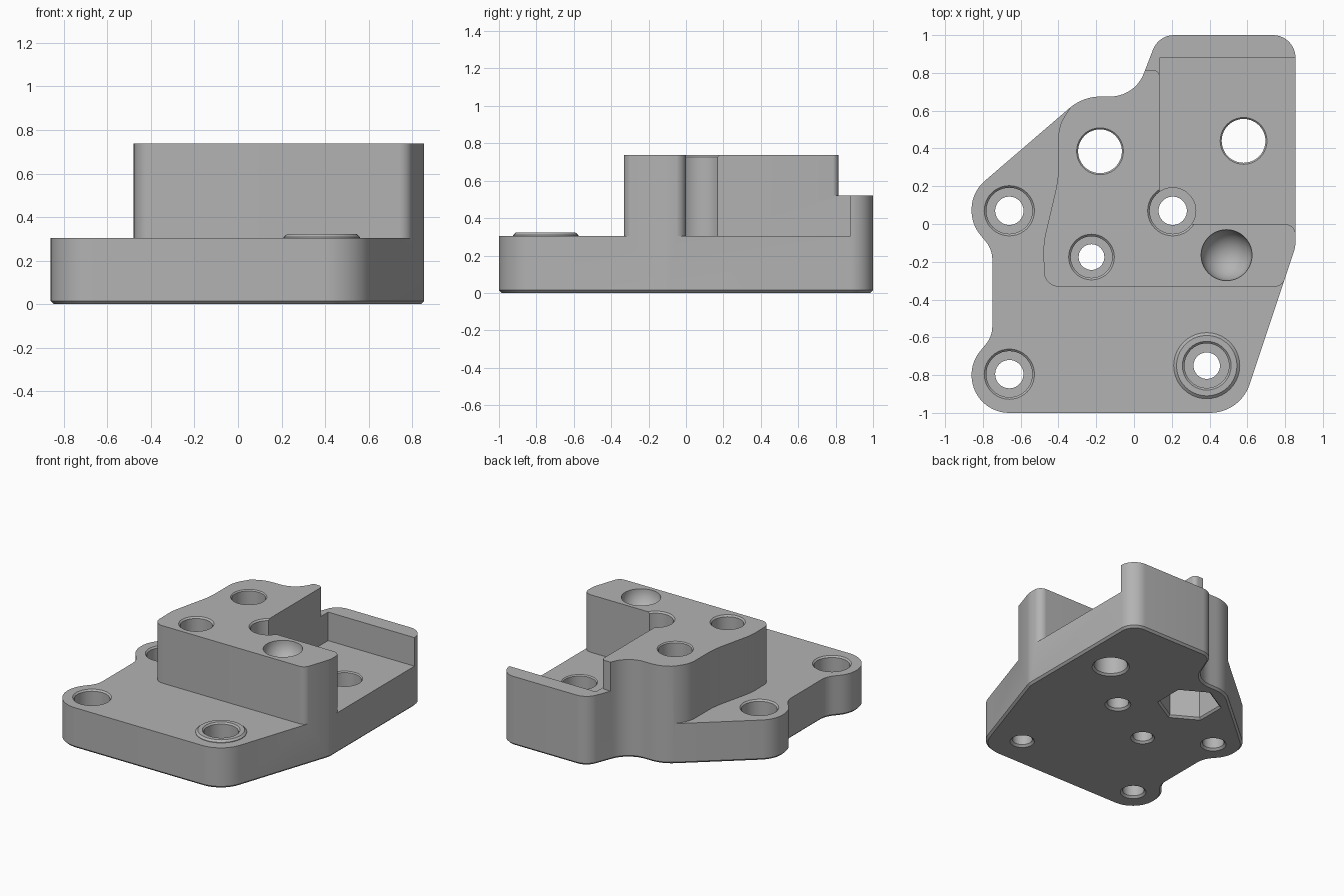
import bpy
import bmesh
from math import pi, sin, cos, tan
from mathutils import Vector

cube = bpy.data.objects.get("Cube")
if cube:
    bpy.data.objects.remove(cube, do_unlink=True)

FLOOR, LIP, TOP = 0.305, 0.52, 0.738

grey = bpy.data.materials.new("plain grey")
grey.use_nodes = True
grey.diffuse_color = (0.45, 0.45, 0.45, 1)
grey.node_tree.nodes["Principled BSDF"].inputs["Base Color"].default_value = (0.45, 0.45, 0.45, 1)


def rounded(corners):
    """Outline from (x, y, radius) corners, each rounded by an arc."""
    out = []
    for i, (x, y, r) in enumerate(corners):
        p = Vector((x, y))
        if not r:
            out.append(p)
            continue
        a = (Vector(corners[i - 1][:2]) - p).normalized()
        b = (Vector(corners[(i + 1) % len(corners)][:2]) - p).normalized()
        half = a.angle(b) / 2
        centre = p + (a + b).normalized() * r / sin(half)
        start = p + a * r / tan(half) - centre
        sweep = start.angle_signed(p + b * r / tan(half) - centre)
        steps = max(3, round(abs(sweep) / 0.12))
        for k in range(steps + 1):
            t = -sweep * k / steps
            out.append(centre + Vector((start.x * cos(t) - start.y * sin(t),
                                        start.x * sin(t) + start.y * cos(t))))
    return out


def finish(bm, name):
    bmesh.ops.recalc_face_normals(bm, faces=bm.faces)
    mesh = bpy.data.meshes.new(name)
    bm.to_mesh(mesh)
    bm.free()
    mesh.materials.append(grey)
    obj = bpy.data.objects.new(name, mesh)
    bpy.context.collection.objects.link(obj)
    return obj


def prism(name, corners, z0, z1, chamfer=0):
    bm = bmesh.new()
    base = bm.faces.new([bm.verts.new((p.x, p.y, z0)) for p in rounded(corners)])
    top = bmesh.ops.extrude_face_region(bm, geom=[base], use_keep_orig=True)["geom"]
    bmesh.ops.translate(bm, vec=(0, 0, z1 - z0),
                        verts=[v for v in top if isinstance(v, bmesh.types.BMVert)])
    bmesh.ops.recalc_face_normals(bm, faces=bm.faces)
    if chamfer:
        rim = [e for e in bm.edges if all(v.co.z == bm.verts[:][0].co.z for v in e.verts)]
        bmesh.ops.bevel(bm, geom=rim, offset=chamfer, segments=1, affect='EDGES')
    return finish(bm, name)


def lathe(name, x, y, profile, sides=40, turn=0):
    """Solid of revolution from (radius, z) points."""
    bm = bmesh.new()
    rings = [[bm.verts.new((x + r * cos(turn + 2 * pi * k / sides),
                            y + r * sin(turn + 2 * pi * k / sides), z))
              for k in range(sides)] for r, z in profile]
    for low, high in zip(rings, rings[1:]):
        for k in range(sides):
            n = (k + 1) % sides
            bm.faces.new((low[k], low[n], high[n], high[k]))
    bm.faces.new(rings[0])
    bm.faces.new(rings[-1])
    return finish(bm, name)


def combine(body, tool, operation='DIFFERENCE'):
    tool.hide_render = True
    mod = body.modifiers.new(tool.name, 'BOOLEAN')
    mod.operation, mod.solver, mod.object = operation, 'EXACT', tool
    bpy.context.view_layer.objects.active = body
    bpy.ops.object.modifier_apply(modifier=mod.name)
    bpy.data.objects.remove(tool, do_unlink=True)


# Full-height body with the plate outline
body = prism("mounting_bracket", [
    (-0.86, -1, 0.199), (0.562, -1, 0.22), (0.855, -0.12, 0.15), (0.855, 1, 0.12),
    (0.13, 1, 0.12), (0.005, 0.675, 0.19), (-0.27, 0.675, 0.25), (-0.86, 0.168, 0.199),
    (-0.86, -0.003, 0.199), (-0.75, -0.134, 0.15), (-0.75, -0.596, 0.15),
    (-0.86, -0.727, 0.199)], 0, TOP, 0.015)

# Step around the front and left of the raised block
combine(body, prism("step_cutter", [
    (-0.3, 0.7, 0), (-0.335, 0.62, 0), (-0.4, 0.52, 0.2), (-0.4, 0.24, 0.6),
    (-0.48, -0.1, 0.4), (-0.475, -0.332, 0.08), (0.785, -0.332, 0.06), (0.9, 0, 0),
    (1.5, 0, 0), (1.5, -1.5, 0), (-1.5, -1.5, 0), (-1.5, 0.9, 0)], FLOOR, 1))

# Open pocket at the back right
combine(body, prism("pocket_cutter", [
    (0.135, 0, 0), (0.8555, 0, 0.06), (0.857, -0.1, 0), (1.5, -0.1, 0),
    (1.5, 0.88, 0), (0.135, 0.88, 0)], FLOOR, 1.1))

# Lower the back wall to a lip
combine(body, prism("lip_cutter", [
    (0, 1.2, 0), (0, 0.815, 0), (0.136, 0.815, 0.035), (0.136, 0.7, 0),
    (1.5, 0.7, 0), (1.5, 1.2, 0)], LIP, 1.2))

# Raised ring round the front right screw hole
combine(body, lathe("screw_boss", 0.385, -0.75,
                    [(0.175, 0.25), (0.175, FLOOR + 0.004), (0.16, 0.322)]), 'UNION')

# Counterbored screw holes: position, hole radius, head radius, top height
for x, y, r, head, top in [(-0.66, 0.07, 0.075, 0.122, FLOOR),
                           (-0.66, -0.795, 0.075, 0.122, FLOOR),
                           (0.385, -0.75, 0.07, 0.118, 0.322),
                           (-0.225, -0.175, 0.068, 0.11, TOP),
                           (0.205, 0.07, 0.075, 0.122, TOP)]:
    combine(body, lathe("screw_cutter", x, y, [
        (r + 0.025, -0.01), (r, 0.015), (r, 0.15), (head, 0.15),
        (head, top - 0.011), (head + 0.013, top + 0.002), (head + 0.013, 1)]))

# Large plain through holes
for x, y, top in [(-0.18, 0.385, TOP), (0.58, 0.44, FLOOR)]:
    combine(body, lathe("rod_cutter", x, y, [
        (0.14, -0.01), (0.116, 0.014), (0.116, top - 0.008), (0.126, top + 0.002), (0.126, 1)]))

# Hexagonal nut pocket underneath
combine(body, lathe("nut_cutter", -0.18, 0.385,
                    [(0.235, -0.01), (0.21, 0.015), (0.21, 0.3)], 6, pi / 6))

# Round-bottomed socket in the block
dome = [(0.135 * sin(a), TOP - 0.135 * cos(a)) for a in [0.03 + (pi / 2 - 0.03) * k / 12 for k in range(13)]]
combine(body, lathe("socket_cutter", 0.49, -0.165, dome + [(0.135, 1)]))

bpy.ops.object.select_all(action='DESELECT')
body.select_set(True)
bpy.context.view_layer.objects.active = body
bpy.ops.object.shade_smooth_by_angle(angle=pi / 6)
